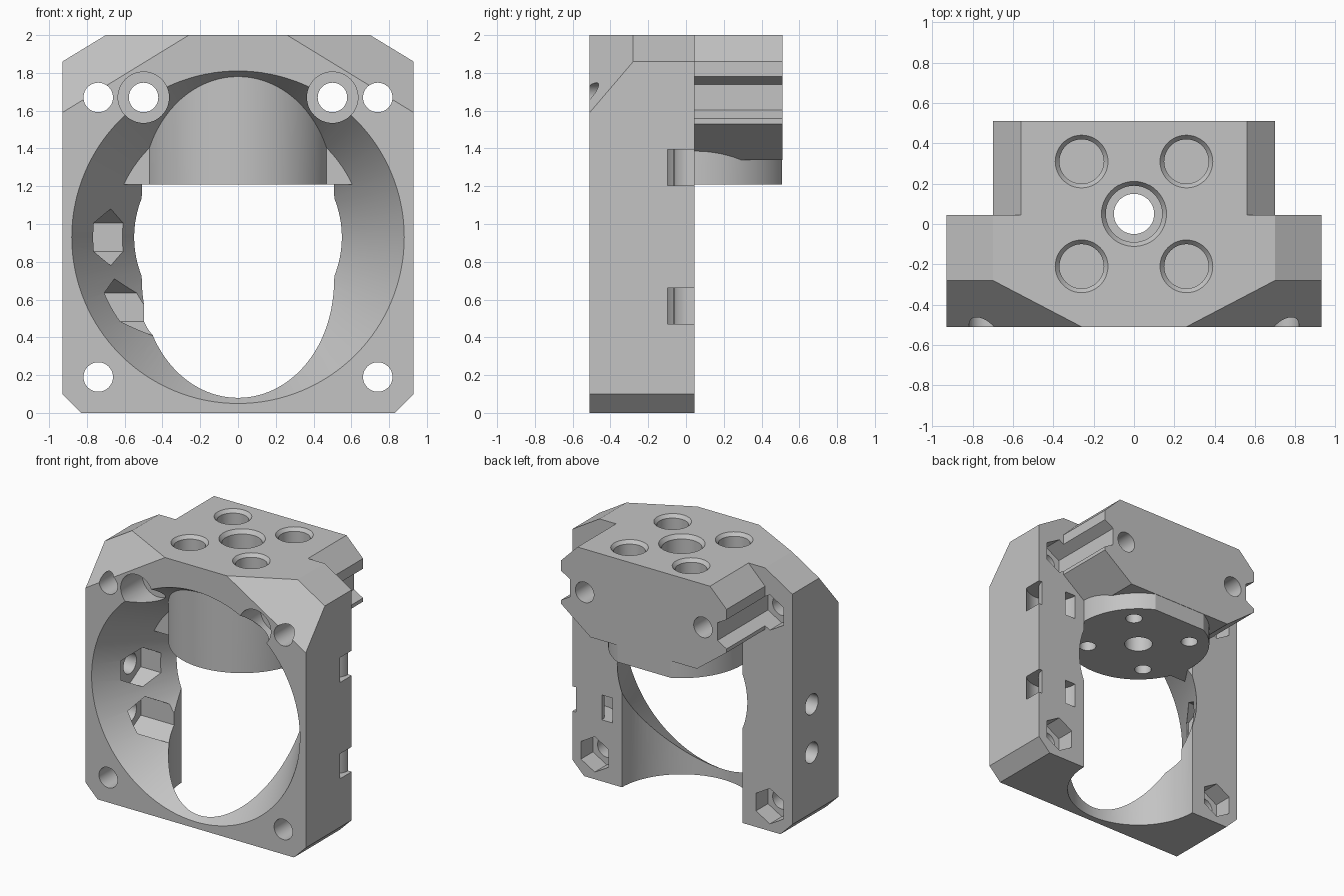
import bpy, bmesh, math
from mathutils import Vector

if "Cube" in bpy.data.objects:
    bpy.data.objects.remove(bpy.data.objects["Cube"], do_unlink=True)

grey = bpy.data.materials.new("plain grey")
grey.use_nodes = True
COLOR = (0.55, 0.55, 0.55, 1)
grey.diffuse_color = COLOR
grey.node_tree.nodes["Principled BSDF"].inputs["Base Color"].default_value = COLOR

MAP = {"X": lambda u, v, w: (w, u, v),
       "Y": lambda u, v, w: (u, w, v),
       "Z": lambda u, v, w: (u, v, w)}


def loft(name, axis, ring_a, a, ring_b, b):
    """Solid between two outlines lying across the given axis."""
    bm = bmesh.new()
    ends = [[bm.verts.new(MAP[axis](u, v, w)) for u, v in ring]
            for ring, w in ((ring_a, a), (ring_b, b))]
    n = len(ring_a)
    for ring in ends:
        bm.faces.new(ring)
    for i in range(n):
        j = (i + 1) % n
        bm.faces.new((ends[0][i], ends[0][j], ends[1][j], ends[1][i]))
    bmesh.ops.recalc_face_normals(bm, faces=bm.faces)
    mesh = bpy.data.meshes.new(name)
    bm.to_mesh(mesh)
    bm.free()
    mesh.materials.append(grey)
    ob = bpy.data.objects.new(name, mesh)
    bpy.context.collection.objects.link(ob)
    return ob


def circle(c, r, n=48, phase=0.0):
    return [(c[0] + r * math.cos(phase + i * math.tau / n),
             c[1] + r * math.sin(phase + i * math.tau / n)) for i in range(n)]


def prism(name, axis, outline, a, b):
    return loft(name, axis, outline, a, outline, b)


def rod(axis, c, r, a, b, r2=None, n=48, phase=0.0):
    return loft("cutter", axis, circle(c, r, n, phase), a,
                circle(c, r if r2 is None else r2, n, phase), b)


def hexagon(axis, c, r, a, b):
    return rod(axis, c, r, a, b, n=6, phase=math.pi / 2)


def combine(ob, tool, op="DIFFERENCE"):
    mod = ob.modifiers.new("combine", "BOOLEAN")
    mod.operation, mod.solver, mod.object = op, "EXACT", tool
    deps = bpy.context.evaluated_depsgraph_get()
    deps.update()
    mesh = bpy.data.meshes.new_from_object(ob.evaluated_get(deps))
    ob.modifiers.clear()
    ob.data = mesh
    bpy.data.objects.remove(tool, do_unlink=True)


def mirrored(right):
    return right + [(-u, v) for u, v in reversed(right)]


# Front plate with clipped corners
body = prism("fan_mount_body", "Y",
             mirrored([(0.83, 0), (0.93, 0.1), (0.93, 1.86), (0.70, 2)]), -0.51, 0.045)
bm = bmesh.new()
bm.from_mesh(body.data)
for s in (1, -1):
    p = Vector((s * 0.26, -0.51, 2))
    normal = (Vector((s * 0.93, -0.51, 1.59)) - p).cross(Vector((s * 0.70, -0.28, 2)) - p)
    if normal.z < 0:
        normal.negate()
    cut = bmesh.ops.bisect_plane(bm, geom=bm.verts[:] + bm.edges[:] + bm.faces[:],
                                 plane_co=p, plane_no=normal, clear_outer=True)
    edges = [e for e in cut["geom_cut"] if isinstance(e, bmesh.types.BMEdge)]
    bmesh.ops.holes_fill(bm, edges=edges)
bmesh.ops.remove_doubles(bm, verts=bm.verts, dist=0.0005)
bmesh.ops.recalc_face_normals(bm, faces=bm.faces)
bm.to_mesh(body.data)
bm.free()

# Tapered air duct and vertical clearance for the round heat sink
combine(body, rod("Y", (0, 0.93), 0.91, -0.56, 0.10, r2=0.517, n=128))
combine(body, rod("Z", (0, 0.05), 0.51, -0.1, 1.21, n=96))

# Rear block
combine(body, prism("rear_block", "Y",
                    mirrored([(0.45, 1.34), (0.70, 1.53), (0.70, 1.86), (0.56, 2)]),
                    0.03, 0.51), "UNION")

# Round boss above the heat sink, flattened at the back, with side shoulders
outline = [(u, min(v, 0.51)) for u, v in circle((0, 0.05), 0.51, 96)]
outline = [q for q in outline if q[1] < 0.51 or abs(abs(q[0]) - 0.22) < 0.02]
combine(body, prism("boss", "Z", outline, 1.21, 1.92), "UNION")
for s in (1, -1):
    combine(body, prism("shoulder", "Z",
                        [(s * 0.3, -0.15), (s * 0.62, -0.15), (s * 0.62, 0.03), (s * 0.3, 0.03)],
                        1.21, 1.7), "UNION")

for s in (1, -1):
    # Corner screw holes with hexagonal nut pockets at the back
    for z, end in ((0.19, 0.1), (1.67, 0.6)):
        combine(body, rod("Y", (s * 0.74, z), 0.078, -0.6, 0.1))
        combine(body, hexagon("Y", (s * 0.74, z), 0.135, -0.10, end))
    # Long screws with sunk heads
    combine(body, rod("Y", (s * 0.50, 1.67), 0.078, -0.6, 0.6))
    combine(body, rod("Y", (s * 0.50, 1.67), 0.135, -0.6, -0.25))
    # Top screw sockets with a small chamfer, and blind holes below
    for y in (0.31, -0.21):
        c = (s * 0.26, y)
        combine(body, rod("Z", c, 0.11, 1.80, 2.05))
        combine(body, rod("Z", c, 0.11, 1.975, 2.005, r2=0.135))
        combine(body, rod("Z", c, 0.06, 1.1, 1.45))

# Stepped centre hole
combine(body, rod("Z", (0, 0.05), 0.10, 1.1, 2.1))
combine(body, rod("Z", (0, 0.05), 0.14, 1.75, 2.05))
combine(body, rod("Z", (0, 0.05), 0.14, 1.97, 2.005, r2=0.165))

# Side screw holes with inner nut pockets
for z in (0.93, 0.56):
    combine(body, rod("X", (-0.19, z), 0.078, -1, -0.6))
    combine(body, hexagon("X", (-0.19, z), 0.15, -0.78, -0.4))

# Curved cable tie channels on one rear corner
for z in (0.47, 1.205):
    ring = rod("Z", (0.79, 0.045), 0.20, z, z + 0.19)
    combine(ring, rod("Z", (0.79, 0.045), 0.11, z - 0.1, z + 0.3))
    combine(body, ring)

# Smooth round walls, sharp edges
bpy.ops.object.select_all(action="DESELECT")
body.select_set(True)
bpy.context.view_layer.objects.active = body
bpy.ops.object.shade_smooth_by_angle(angle=math.radians(25))
